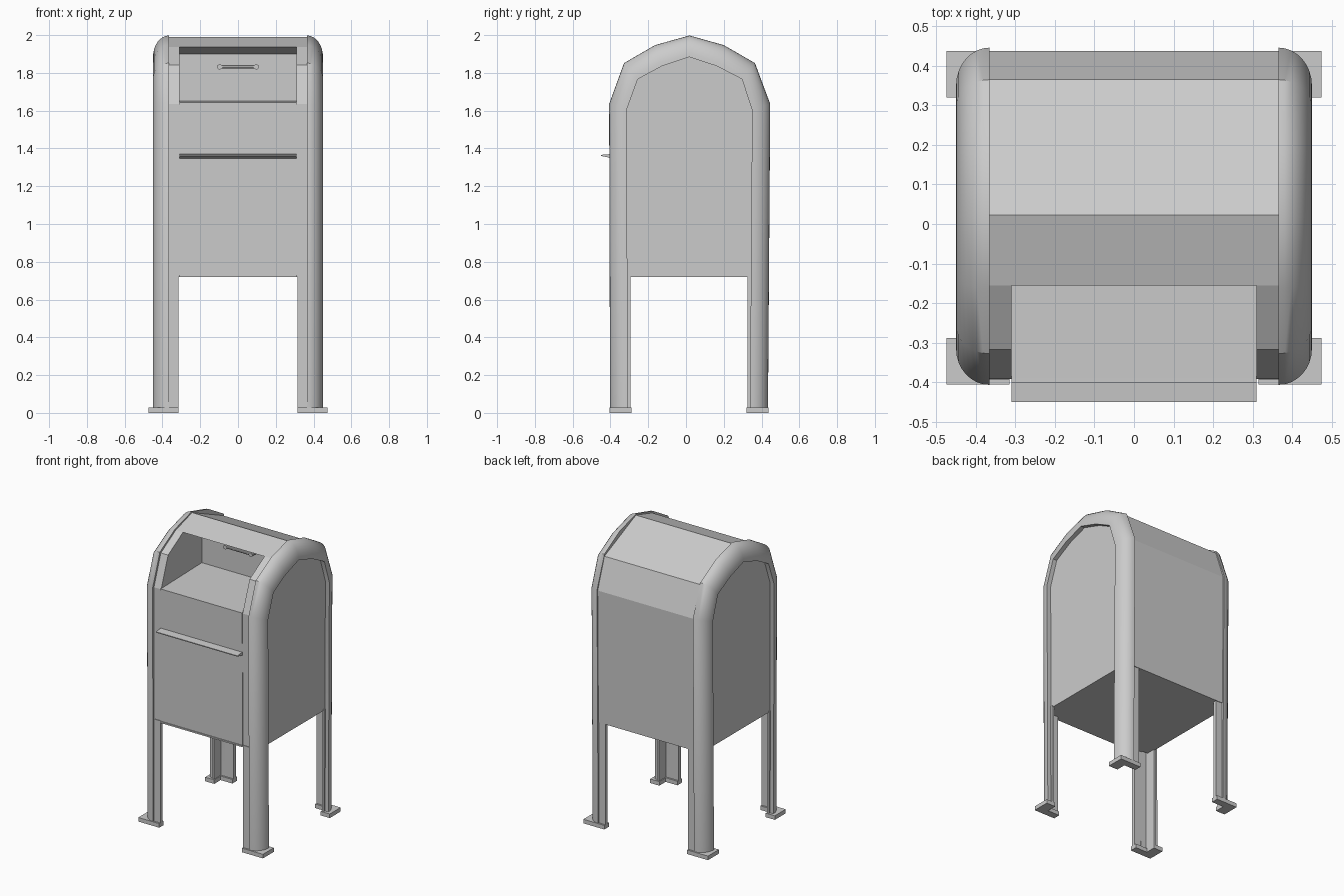
import bpy, bmesh, math

if "Cube" in bpy.data.objects:
    bpy.data.objects.remove(bpy.data.objects["Cube"])


def finish(name, bm, smooth=False):
    bmesh.ops.remove_doubles(bm, verts=bm.verts, dist=1e-5)
    bmesh.ops.recalc_face_normals(bm, faces=bm.faces)
    me = bpy.data.meshes.new(name)
    bm.to_mesh(me)
    bm.free()
    ob = bpy.data.objects.new(name, me)
    bpy.context.collection.objects.link(ob)
    if smooth:
        bpy.ops.object.select_all(action='DESELECT')
        ob.select_set(True)
        bpy.context.view_layer.objects.active = ob
        bpy.ops.object.shade_smooth_by_angle(angle=math.radians(35))
    return ob


def loft(name, rings, smooth=False):
    """Skin a list of equal closed rings and cap both ends."""
    bm = bmesh.new()
    vs = [[bm.verts.new(p) for p in r] for r in rings]
    n = len(vs[0])
    for a, b in zip(vs, vs[1:]):
        for i in range(n):
            j = (i + 1) % n
            bm.faces.new((a[i], a[j], b[j], b[i]))
    bm.faces.new(vs[0])
    bm.faces.new(vs[-1])
    return finish(name, bm, smooth)


def slab(name, profile, x0, x1):
    """Extrude a (y, z) profile along x."""
    return loft(name, [[(x, y, z) for y, z in profile] for x in (x0, x1)])


def column(name, outline, z0, z1):
    """Extrude an (x, y) outline upward."""
    return loft(name, [[(x, y, z) for x, y in outline] for z in (z0, z1)])


# Outer and inner edge of the side frames, as (y, z)
outer = [(-0.402, 0.02), (-0.407, 1.635), (-0.328, 1.852), (-0.164, 1.947), (0.018, 1.998),
         (0.20, 1.947), (0.365, 1.852), (0.446, 1.635), (0.434, 0.02)]
inner = [(-0.307, 0.02), (-0.315, 1.603), (-0.255, 1.767), (-0.127, 1.836), (0.018, 1.884),
         (0.163, 1.836), (0.296, 1.767), (0.350, 1.603), (0.339, 0.02)]

# Frame section: rounded outside corner, L-shaped inside, as (x, inset fraction)
section = [(0.365 + 0.085 * math.sin(a), 1 - math.cos(a))
           for a in (math.pi / 2 * i / 8 for i in range(9))]
section += [(0.41, 1.0), (0.41, 0.35), (0.365, 0.35)]

# Body profiles
roof_back = [(-0.155, 1.937), (0.023, 1.99), (0.365, 1.838), (0.438, 1.63), (0.43, 0.72)]
shell = [(-0.39, 0.72), (-0.392, 1.635), (-0.317, 1.842)] + roof_back
middle = [(-0.395, 0.72), (-0.397, 1.64), (0.05, 1.65), (0.05, 1.90)] + roof_back
side = [(o[0] + (i[0] - o[0]) * 0.45, o[1] + (i[1] - o[1]) * 0.45)
        for o, i in zip(outer, inner)]
side[0] = (side[0][0], 0.72)
side[-1] = (side[-1][0], 0.72)

# Centre of the body, with the open mail recess
slab("body_centre", middle, -0.31, 0.31)

for s, label in ((-1, "left"), (1, "right")):
    # Arched frame, running down into both legs
    rings = []
    for (oy, oz), (iy, iz) in zip(outer, inner):
        rings.append([(s * x, oy + (iy - oy) * t, oz + (iz - oz) * t) for x, t in section])
    loft(label + "_arched_frame", rings, True)

    # Body strip beside the recess and the flat side panel
    slab(label + "_body_strip", shell, s * 0.31, s * 0.37)
    slab(label + "_side_panel", side, s * 0.37, s * 0.42)

    # Angle-iron legs and L-shaped feet
    for face, y, d in (("front", -0.402, 1), ("back", 0.434, -1)):
        def ell(x_in, x_mid, x_out, y0, y1, y2):
            pts = [(x_in, y0), (x_out, y0), (x_out, y2), (x_mid, y2), (x_mid, y1), (x_in, y1)]
            return [(s * px, y + d * py) for px, py in pts]
        # Flat flanges either side of the rounded corner
        column(f"{label}_{face}_leg_flange",
               [(s * px, y + d * py) for px, py in
                ((0.315, 0.008), (0.38, 0.008), (0.38, 0.033), (0.315, 0.033))], 0.02, 0.73)
        column(f"{label}_{face}_leg_side_flange",
               [(s * px, y + d * py) for px, py in
                ((0.41, 0.06), (0.425, 0.06), (0.425, 0.108), (0.41, 0.108))], 0.02, 0.73)
        column(f"{label}_{face}_foot", ell(0.315, 0.405, 0.474, -0.004, 0.045, 0.114), 0, 0.028)

# Thin ledge across the front, and trim along recess lip and bottom edge
slab("front_ledge", [(-0.39, 1.345), (-0.41, 1.352), (-0.45, 1.36), (-0.45, 1.366), (-0.39, 1.371)],
     -0.31, 0.31)
for name, z in (("recess_lip", 1.632), ("bottom_trim", 0.72)):
    slab(name, [(-0.39, z), (-0.401, z), (-0.401, z + 0.01), (-0.39, z + 0.01)], -0.31, 0.31)


# Door handle inside the recess
def rod(name, axis, start, end, r):
    rings = []
    for c in (start, end):
        ring = []
        for k in range(10):
            a = 2 * math.pi * k / 10
            u, v = r * math.cos(a), r * math.sin(a)
            ring.append((c[0], c[1] + u, c[2] + v) if axis == 'x' else (c[0] + u, c[1], c[2] + v))
        rings.append(ring)
    loft(name, rings, True)


rod("handle_bar", 'x', (-0.1, 0.01, 1.832), (0.1, 0.01, 1.832), 0.01)
for s, label in ((-1, "left"), (1, "right")):
    rod(label + "_handle_post", 'y', (s * 0.097, -0.002, 1.832), (s * 0.097, 0.055, 1.832), 0.014)
